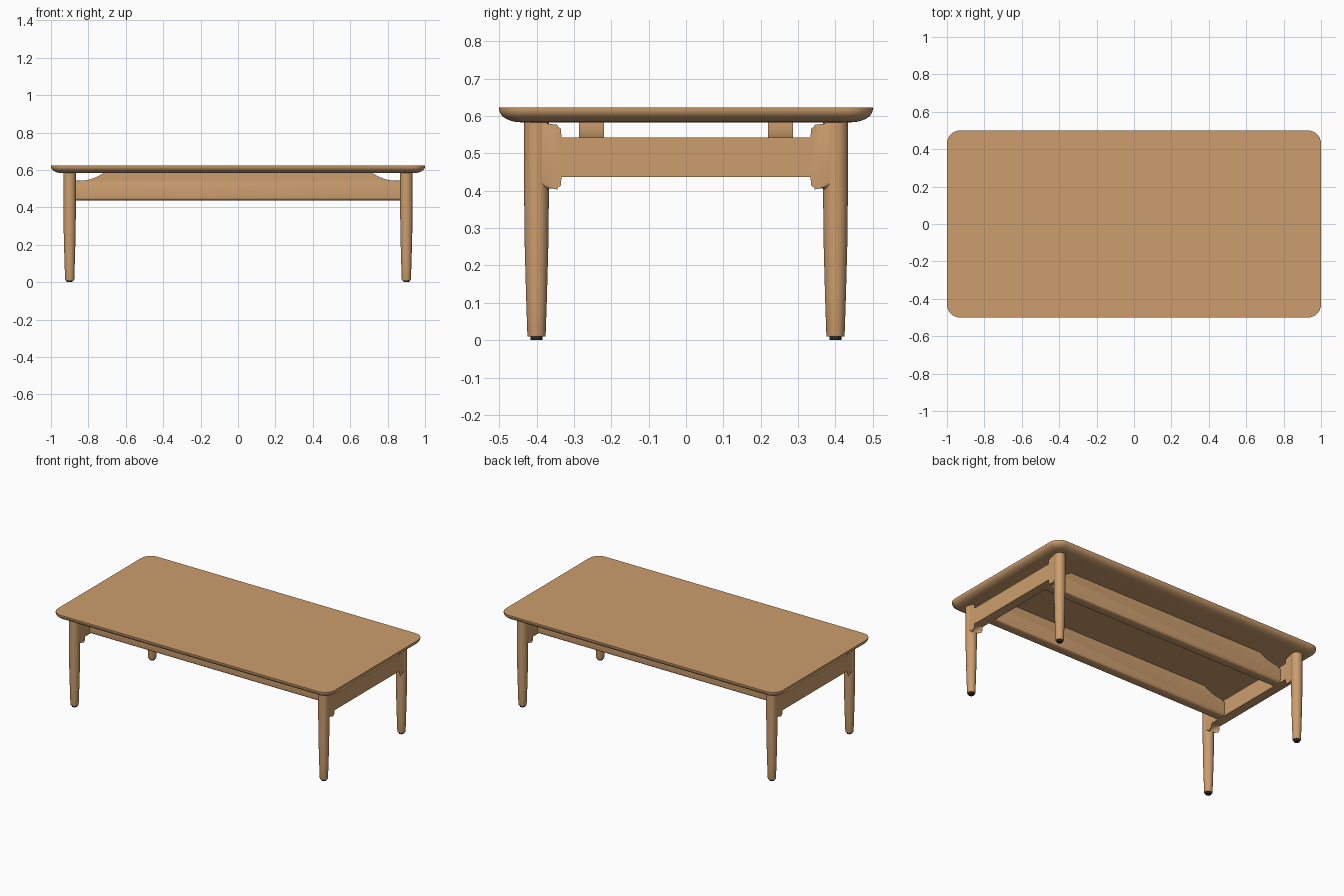
import bpy
import bmesh
from math import sin, cos, pi, radians

cube = bpy.data.objects.get("Cube")
if cube:
    bpy.data.objects.remove(cube, do_unlink=True)


def material(name, rgb):
    mat = bpy.data.materials.new(name)
    mat.use_nodes = True
    mat.diffuse_color = (*rgb, 1)
    mat.node_tree.nodes["Principled BSDF"].inputs["Base Color"].default_value = (*rgb, 1)
    return mat


wood = material("light wood", (0.60, 0.34, 0.155))
rubber = material("dark rubber", (0.025, 0.02, 0.018))


def finish(bm, name, mat, angle=35):
    bmesh.ops.recalc_face_normals(bm, faces=bm.faces)
    mesh = bpy.data.meshes.new(name)
    bm.to_mesh(mesh)
    bm.free()
    mesh.materials.append(mat)
    obj = bpy.data.objects.new(name, mesh)
    bpy.context.collection.objects.link(obj)
    bpy.ops.object.select_all(action="DESELECT")
    obj.select_set(True)
    bpy.context.view_layer.objects.active = obj
    bpy.ops.object.shade_smooth_by_angle(angle=radians(angle))
    return obj


def loft(name, rings, mat):
    """Skin a stack of equal-length rings and cap both ends."""
    bm = bmesh.new()
    loops = [[bm.verts.new(p) for p in ring] for ring in rings]
    n = len(loops[0])
    for a, b in zip(loops, loops[1:]):
        for i in range(n):
            j = (i + 1) % n
            bm.faces.new((a[i], a[j], b[j], b[i]))
    bm.faces.new(loops[0])
    bm.faces.new(loops[-1])
    return finish(bm, name, mat)


def rounded_bar(name, outline, place, thickness, radius, mat):
    """Extrude an outline symmetrically and round its rims."""
    bm = bmesh.new()
    sides = [[bm.verts.new(place(u, v, s * thickness / 2)) for u, v in outline] for s in (-1, 1)]
    caps = [bm.faces.new(side) for side in sides]
    n = len(outline)
    for i in range(n):
        j = (i + 1) % n
        bm.faces.new((sides[0][i], sides[0][j], sides[1][j], sides[1][i]))
    rims = [e for cap in caps for e in cap.edges]
    bmesh.ops.bevel(bm, geom=rims, offset=radius, segments=5, profile=0.5,
                    affect="EDGES", clamp_overlap=False)
    return finish(bm, name, mat)


def circle(x, y, z, r, n=32):
    return [(x + r * cos(2 * pi * i / n), y + r * sin(2 * pi * i / n), z) for i in range(n)]


def table_ring(inset, z, steps=8):
    """Rounded rectangle, shrunk by inset."""
    r = 0.07 - inset
    pts = []
    for k, (sx, sy) in enumerate([(1, 1), (-1, 1), (-1, -1), (1, -1)]):
        for i in range(steps + 1):
            a = (k + i / steps) * pi / 2
            pts.append((sx * 0.93 + r * cos(a), sy * 0.43 + r * sin(a), z))
    return pts


# Tabletop with a curved under-edge
rings = [table_ring(0, 0.623)]
for i in range(9):
    t = i / 8 * pi / 2
    rings.append(table_ring(0.06 * (1 - cos(t)), 0.618 - 0.035 * sin(t)))
loft("tabletop", rings, wood)

# Tapered legs with small glides
leg_profile = [(0.01, 0.0235), (0.014, 0.0245), (0.12, 0.028), (0.25, 0.0315),
               (0.4, 0.0333), (0.59, 0.0335)]
for x, side in ((-0.9, "right"), (0.9, "left")):
    for y, end in ((-0.4, "front"), (0.4, "back")):
        loft(f"{end}_{side}_leg", [circle(x, y, z, r) for z, r in leg_profile], wood)
        loft(f"{end}_{side}_glide", [circle(x, y, z, 0.016) for z in (0, 0.012)], rubber)

# End rails flaring into the legs
R = 0.036
low, high, start = 0.437, 0.543, 0.333
half = []
for i in range(9):
    a = i / 8 * pi / 2
    half.append((start + R * sin(a), low - R * (1 - cos(a))))
half += [(0.425, low - R), (0.425, 0.605), (start + R, 0.605)]
for i in range(8, -1, -1):
    a = i / 8 * pi / 2
    half.append((start + R * sin(a), high + R * (1 - cos(a))))
end_outline = half + [(-y, z) for y, z in reversed(half)]
for x, side in ((-0.9, "right"), (0.9, "left")):
    rounded_bar(f"{side}_end_rail", end_outline,
                lambda u, v, w, x=x: (x + w, u, v), 0.06, 0.024, wood)

# Long rails with scooped ends under the tabletop
half = [(0.89, low), (0.89, high)]
for i in range(11):
    x = 0.84 - 0.15 * i / 10
    half.append((x, high + 0.04 * ((0.84 - x) / 0.12) ** 2))
long_outline = half + [(-x, z) for x, z in reversed(half)]
for y, end in ((-0.253, "front"), (0.253, "back")):
    rounded_bar(f"{end}_long_rail", long_outline,
                lambda u, v, w, y=y: (u, y + w, v), 0.067, 0.016, wood)
